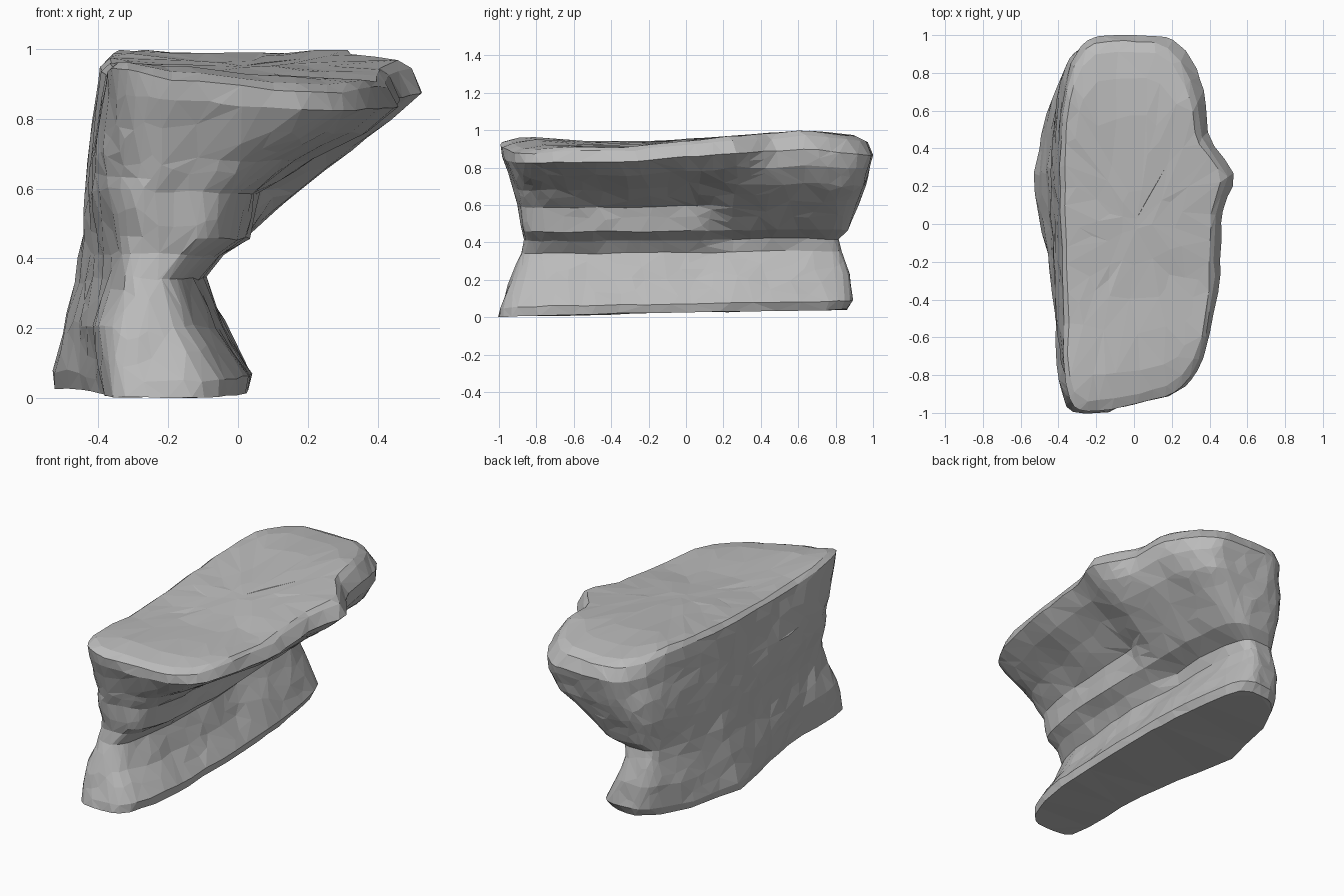
import bpy, bmesh, math
from mathutils import Vector, noise

cube = bpy.data.objects.get("Cube")
if cube:
    bpy.data.objects.remove(cube, do_unlink=True)

# Height levels: z, front y, back y, left x at ends, left x at bulge,
# then right x at the front, middle, nose and back
LEVELS = [
    (0.00, -1.00, 0.86, -0.38, -0.53, 0.04, 0.03, 0.02, 0.00),
    (0.05, -0.99, 0.89, -0.39, -0.54, 0.05, 0.04, 0.04, 0.02),
    (0.20, -0.94, 0.87, -0.42, -0.50, -0.06, -0.05, -0.03, -0.05),
    (0.34, -0.89, 0.83, -0.39, -0.47, -0.12, -0.10, -0.12, -0.11),
    (0.41, -0.88, 0.82, -0.39, -0.46, -0.06, -0.05, -0.10, -0.09),
    (0.46, -0.89, 0.86, -0.40, -0.45, 0.01, 0.03, 0.02, 0.03),
    (0.60, -0.91, 0.92, -0.42, -0.44, 0.03, 0.06, 0.18, 0.19),
    (0.70, -0.93, 0.96, -0.41, -0.43, 0.13, 0.21, 0.33, 0.31),
    (0.79, -0.96, 0.98, -0.39, -0.42, 0.27, 0.37, 0.45, 0.38),
    (0.87, -0.99, 1.00, -0.38, -0.41, 0.37, 0.46, 0.54, 0.40),
    (0.94, -1.00, 0.97, -0.37, -0.40, 0.35, 0.43, 0.50, 0.37),
]
STATIONS = (-0.8, -0.25, 0.05, 0.25, 0.45, 0.75)
CREST_Y = (-1, -0.3, 0.2, 0.65, 1)
CREST_Z = (0.965, 0.925, 0.955, 0.99, 0.95)
# Squareness of each corner at these heights
CORNER_Z = (0, 0.3, 0.65, 0.95)
FRONT_LEFT = (9, 3, 3.5, 9)
FRONT_RIGHT = (2.7, 3.5, 5, 6)
BACK_LEFT = (3.6, 3.6, 4.5, 4.5)
BACK_RIGHT = (3.6, 3.6, 5, 3)
SIDES = 96


def interp(x, xs, ys):
    """Piecewise linear lookup, constant past both ends."""
    if x <= xs[0]:
        return ys[0]
    for i in range(len(xs) - 1):
        if x <= xs[i + 1]:
            f = (x - xs[i]) / (xs[i + 1] - xs[i])
            return ys[i] + f * (ys[i + 1] - ys[i])
    return ys[-1]


def squircle(angle, z):
    """Rounded square whose corners differ in squareness."""
    c, s = math.cos(angle), math.sin(angle)
    if s > 0:
        corner = BACK_RIGHT if c > 0 else BACK_LEFT
    else:
        corner = FRONT_RIGHT if c > 0 else FRONT_LEFT
    n = interp(z, CORNER_Z, corner)
    size = (abs(c) ** n + abs(s) ** n) ** (1 / n)
    return c / size, s / size


def outline_point(level, angle, scale):
    """Point on the rounded outline of one height level."""
    z, front, back, left_end, left_bulge, near, middle, nose, far = level
    u, v = (scale * k for k in squircle(angle, z))
    across = (u + 1) / 2
    y = front + (back - front) * (v + 1) / 2
    if v < 0:                      # slanted front end
        y += 0.18 * z * z * across ** 2 * v * v
    bulge = max(0, 1 - abs(y - 0.25) / 0.75)
    left = left_end + (left_bulge - left_end) * bulge
    right = interp(y, STATIONS, (near, middle, middle, nose, far, far))
    x = left + (right - left) * across
    # Uneven crest, lip and front edge dipping, slightly tilted foot
    height = z * (1 + z * z * (interp(y, CREST_Y, CREST_Z) / 0.955 - 1))
    height -= 0.06 * z ** 3 * across * min(1, max(0, 0.2 - y))
    height -= 0.04 * z ** 6 * min(1, across * 4) * max(0, -v - 0.8) * 5
    height += (1 - z) ** 3 * 0.022 * (y + 1)
    p = Vector((x, y, height))
    rough = noise.noise_vector(p * 4) * 0.01 + noise.noise_vector(p * 10) * 0.008
    rough.z *= 0.7
    return p + rough


# Rings up the sides, then shrinking rings over the top
rings = []
for low, high in zip(LEVELS, LEVELS[1:]):
    steps = max(1, round((high[0] - low[0]) / 0.035))
    for k in range(steps):
        f = k / steps
        rings.append((tuple(a + (b - a) * f for a, b in zip(low, high)), 1))
rings.append((LEVELS[-1], 1))
crown = (0.962,) + LEVELS[-1][1:]
rings += [(crown, scale) for scale in (0.94, 0.8, 0.6, 0.4, 0.2, 0.05)]

bm = bmesh.new()
loops = [[bm.verts.new(outline_point(level, math.tau * i / SIDES, scale))
          for i in range(SIDES)] for level, scale in rings]
for a, b in zip(loops, loops[1:]):
    for i in range(SIDES):
        j = (i + 1) % SIDES
        bm.faces.new((a[i], a[j], b[j], b[i]))
bm.faces.new(loops[-1])
bm.faces.new(list(reversed(loops[0])))
bmesh.ops.triangulate(bm, faces=bm.faces[:])
bmesh.ops.recalc_face_normals(bm, faces=bm.faces[:])

# Stand on the ground
floor = min(v.co.z for v in bm.verts)
bmesh.ops.translate(bm, verts=bm.verts[:], vec=(0, 0, -floor))

mesh = bpy.data.meshes.new("overhanging_rock")
bm.to_mesh(mesh)
bm.free()
rock = bpy.data.objects.new("overhanging_rock", mesh)
bpy.context.collection.objects.link(rock)

# Uneven flat facets
facets = rock.modifiers.new("facets", "DECIMATE")
facets.ratio = 0.25

stone = bpy.data.materials.new("grey_stone")
stone.use_nodes = True
colour = (0.5, 0.5, 0.5, 1)
stone.diffuse_color = colour
stone.node_tree.nodes["Principled BSDF"].inputs["Base Color"].default_value = colour
mesh.materials.append(stone)
